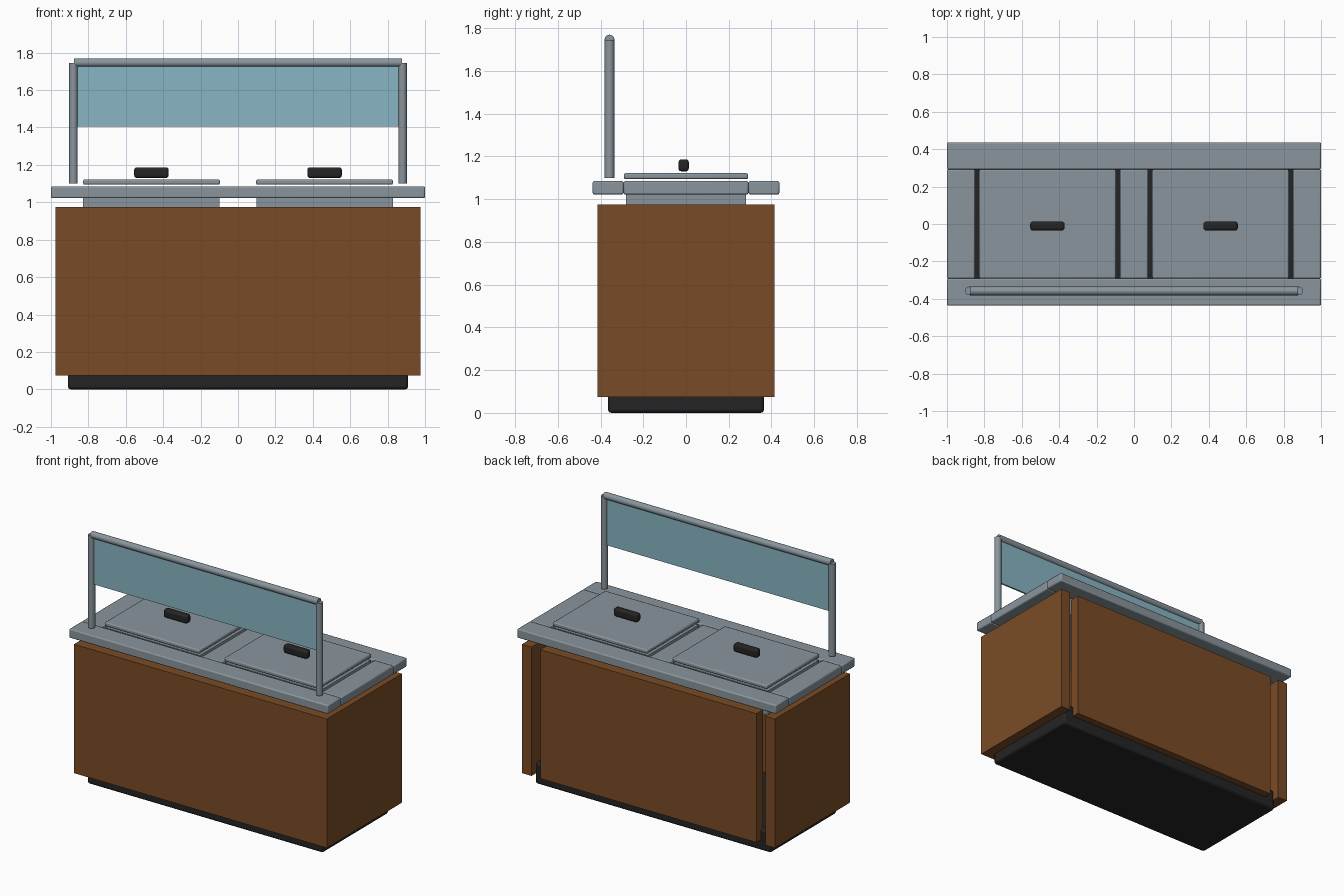
import bpy
import math

if "Cube" in bpy.data.objects:
    bpy.data.objects.remove(bpy.data.objects["Cube"])


def material(name, rgb):
    m = bpy.data.materials.new(name)
    m.diffuse_color = (*rgb, 1)
    m.use_nodes = True
    m.node_tree.nodes["Principled BSDF"].inputs["Base Color"].default_value = m.diffuse_color
    return m


STEEL = material("brushed steel", (0.25, 0.30, 0.335))
WOOD = material("brown wood", (0.195, 0.071, 0.019))
BLACK = material("black plastic", (0.018, 0.018, 0.018))
GLASS = material("blue glass", (0.25, 0.46, 0.55))


def box(name, x, y, z, mat, bevel=0.0, segments=2):
    """Box given by its (min, max) range on each axis."""
    bpy.ops.mesh.primitive_cube_add(
        size=1, location=[(r[0] + r[1]) / 2 for r in (x, y, z)])
    ob = bpy.context.object
    ob.name = name
    ob.scale = [r[1] - r[0] for r in (x, y, z)]
    bpy.ops.object.transform_apply(location=False, rotation=False, scale=True)
    ob.data.materials.append(mat)
    if bevel:
        mod = ob.modifiers.new("rounded edges", 'BEVEL')
        mod.width = bevel
        mod.segments = segments
        bpy.ops.object.shade_smooth_by_angle(angle=math.radians(35))
    return ob


def tube(name, loc, length, rot=(0, 0, 0)):
    bpy.ops.mesh.primitive_cylinder_add(
        vertices=24, radius=0.023, depth=length, location=loc, rotation=rot)
    ob = bpy.context.object
    ob.name = name
    ob.data.materials.append(STEEL)
    bpy.ops.object.shade_smooth_by_angle(angle=math.radians(35))


def span(side, a, b):
    """Mirror an x range to the given side."""
    return tuple(sorted((side * a, side * b)))


# Plinth and cabinet panels
box("plinth", (-0.91, 0.91), (-0.365, 0.365), (0, 0.15), BLACK, 0.015)
box("front_panel", (-0.903, 0.903), (-0.415, -0.345), (0.075, 0.975), WOOD)
box("back_panel", (-0.835, 0.835), (0.345, 0.415), (0.075, 0.975), WOOD)

# Countertop frame around two openings
TOP = (1.022, 1.085)
box("counter_front", (-1, 1), (-0.437, -0.292), TOP, STEEL, 0.008)
box("counter_back", (-1, 1), (0.292, 0.437), TOP, STEEL, 0.008)
box("counter_middle", (-0.076, 0.076), (-0.292, 0.292), TOP, STEEL, 0.008)

for s, side in ((-1, "left"), (1, "right")):
    box(side + "_panel", span(s, 0.903, 0.977), (-0.415, 0.415), (0.075, 0.975), WOOD)
    box(side + "_counter_end", span(s, 0.85, 1), (-0.292, 0.292), TOP, STEEL, 0.008)

    # Food well: four walls and a floor
    z = (0.91, 1.08)
    box(side + "_well_outer_wall", span(s, 0.803, 0.828), (-0.28, 0.28), z, STEEL)
    box(side + "_well_inner_wall", span(s, 0.098, 0.123), (-0.28, 0.28), z, STEEL)
    box(side + "_well_front_wall", span(s, 0.123, 0.803), (-0.28, -0.255), z, STEEL)
    box(side + "_well_back_wall", span(s, 0.123, 0.803), (0.255, 0.28), z, STEEL)
    box(side + "_well_floor", span(s, 0.123, 0.803), (-0.255, 0.255), (0.91, 0.935), STEEL)

    # Lid and handle
    box(side + "_lid", span(s, 0.097, 0.828), (-0.291, 0.291), (1.094, 1.122), STEEL, 0.008)
    box(side + "_lid_handle", span(s, 0.371, 0.555), (-0.035, 0.013), (1.13, 1.187), BLACK, 0.014, 3)

    # Guard post
    tube(side + "_guard_post", (s * 0.88, -0.358, 1.4225), 0.645)

# Guard rail and glass
tube("guard_rail", (0, -0.358, 1.747), 1.755, (0, math.pi / 2, 0))
box("guard_glass", (-0.858, 0.858), (-0.364, -0.352), (1.405, 1.735), GLASS)
